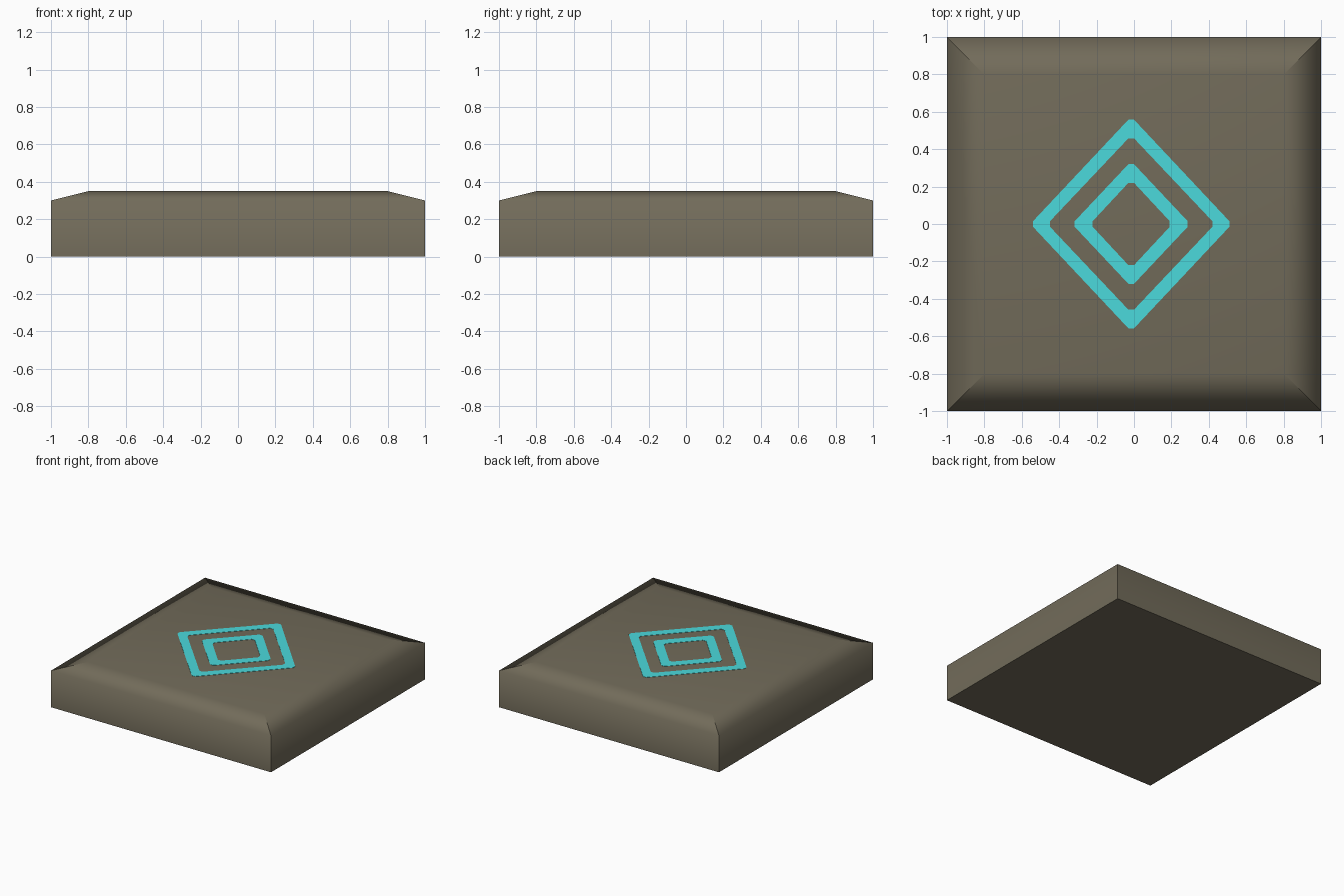
import bpy, bmesh

if "Cube" in bpy.data.objects:
    bpy.data.objects.remove(bpy.data.objects["Cube"])


def material(name, colour):
    m = bpy.data.materials.new(name)
    m.diffuse_color = (*colour, 1)
    m.use_nodes = True
    m.node_tree.nodes["Principled BSDF"].inputs["Base Color"].default_value = m.diffuse_color
    return m


def add_object(name, bm, mat):
    bmesh.ops.recalc_face_normals(bm, faces=bm.faces)
    mesh = bpy.data.meshes.new(name)
    bm.to_mesh(mesh)
    bm.free()
    mesh.materials.append(mat)
    obj = bpy.data.objects.new(name, mesh)
    bpy.context.collection.objects.link(obj)
    return obj


stone = material("brown stone", (0.168, 0.148, 0.102))
cyan = material("bright cyan", (0.069, 0.70, 0.715))

# Slab: stacked square sections give straight walls and a shallow sloped rim
bm = bmesh.new()
rings = []
for half, z in ((1, 0), (1, 0.3), (0.8, 0.35)):
    rings.append([bm.verts.new((sx * half, sy * half, z))
                  for sx, sy in ((-1, -1), (1, -1), (1, 1), (-1, 1))])
bm.faces.new(rings[0][::-1])
bm.faces.new(rings[-1])
for low, high in zip(rings, rings[1:]):
    for i in range(4):
        j = (i + 1) % 4
        bm.faces.new((low[i], low[j], high[j], high[i]))
        # Corner edges stay sharp
        bm.edges.get((low[i], high[i])).smooth = False
for i in range(4):
    # Bottom outline stays sharp
    bm.edges.get((rings[0][i], rings[0][(i + 1) % 4])).smooth = False
for f in bm.faces:
    f.smooth = True
add_object("slab", bm, stone)


def diamond(bm, w, h, z, chop=0.015):
    """Diamond outline with slightly blunted tips."""
    pts = [(w, -chop), (w, chop), (chop, h), (-chop, h),
           (-w, chop), (-w, -chop), (-chop, -h), (chop, -h)]
    return [bm.verts.new((x - 0.015, y, z)) for x, y in pts]


# Painted diamond bands: very thin plates lying on the top face
def diamond_band(name, outer, inner):
    bm = bmesh.new()
    loops = [diamond(bm, *size, z) for size, z in
             ((outer, 0.349), (outer, 0.352), (inner, 0.352), (inner, 0.349))]
    for k in range(4):
        a, b = loops[k], loops[(k + 1) % 4]
        for i in range(8):
            j = (i + 1) % 8
            bm.faces.new((a[i], a[j], b[j], b[i]))
    add_object(name, bm, cyan)


diamond_band("outer_diamond_band", (0.525, 0.558), (0.434, 0.458))
diamond_band("inner_diamond_band", (0.302, 0.32), (0.206, 0.22))
